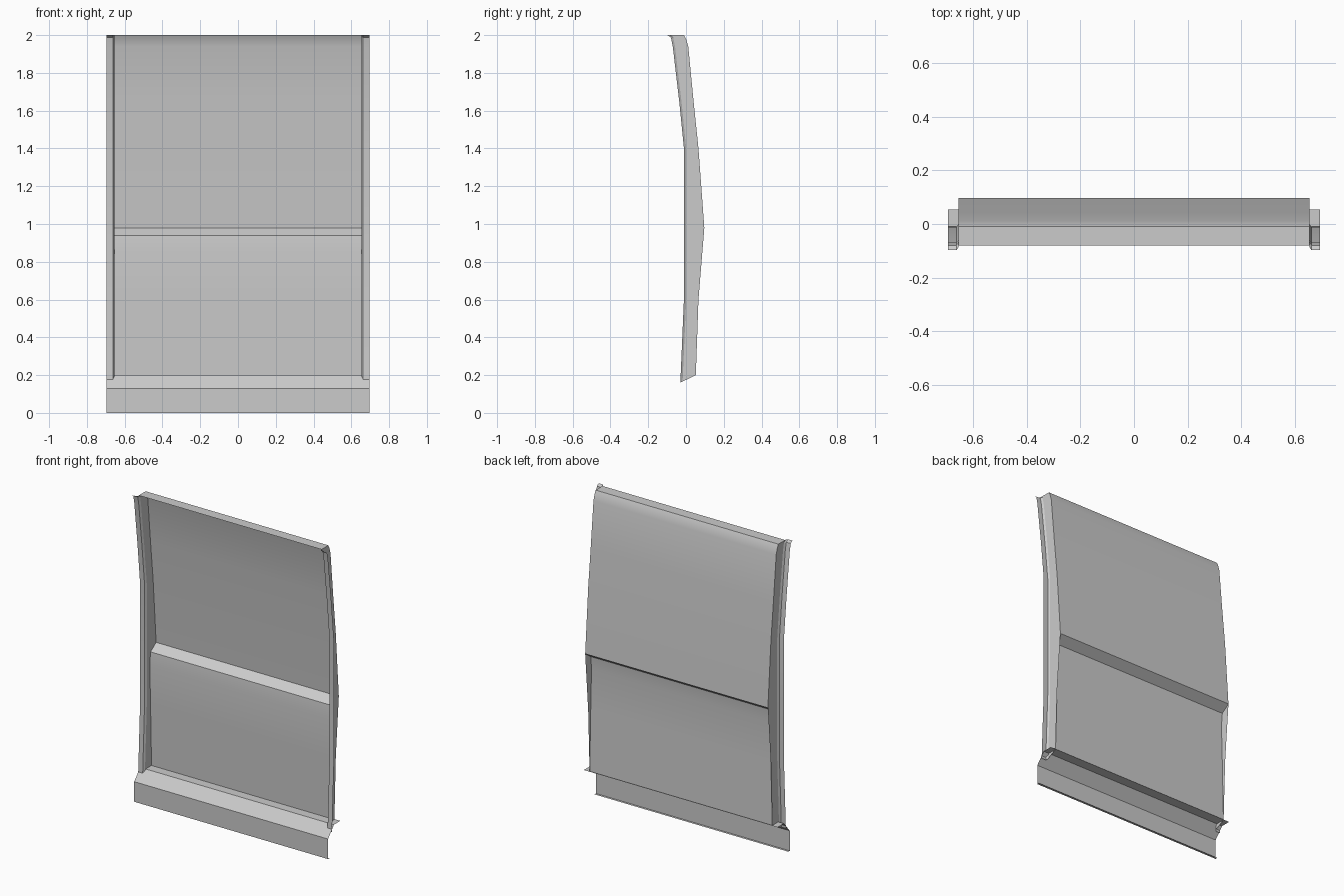
import bpy
import math

if "Cube" in bpy.data.objects:
    bpy.data.objects.remove(bpy.data.objects["Cube"])


def sheet(name, rows, mirror=False):
    """Open thin surface skinned through equal-length rows of points."""
    n = len(rows[0])
    verts = [p for row in rows for p in row]
    faces = [(i * n + j, i * n + j + 1, (i + 1) * n + j + 1, (i + 1) * n + j)
             for i in range(len(rows) - 1) for j in range(n - 1)]
    me = bpy.data.meshes.new(name)
    me.from_pydata(verts, [], faces)
    ob = bpy.data.objects.new(name, me)
    bpy.context.collection.objects.link(ob)
    if mirror:
        ob.modifiers.new("Mirror", 'MIRROR').use_axis[0] = True
    bpy.ops.object.select_all(action='DESELECT')
    ob.select_set(True)
    bpy.context.view_layer.objects.active = ob
    bpy.ops.object.shade_smooth_by_angle(angle=math.radians(25))
    return ob


def extrude(name, profile, half):
    """Sweep a (y, z) profile across the width."""
    return sheet(name, [[(half, y, z), (-half, y, z)] for y, z in profile])


INNER, OUTER = 0.655, 0.695

# Outline of the curved back edge, top to bottom (y, z)
back = [(-0.01, 2.0), (0.0, 1.98), (0.012, 1.94), (0.04, 1.65),
        (0.066, 1.4), (0.097, 0.98), (0.066, 0.6), (0.052, 0.2)]
# Outline of the front flange, matched row by row
front = [(-0.098, 2.0), (-0.08, 1.988), (-0.07, 1.94), (-0.036, 1.65),
         (-0.011, 1.4), (-0.011, 0.98), (-0.011, 0.6), (-0.03, 0.16)]

# Main panel: top ledge, curved upper skin, step, recessed lower skin
panel = ([(-0.08, 2.0)] + back[:6] +
         [(0.04, 0.94), (0.032, 0.86), (0.04, 0.6), (0.05, 0.2)])
extrude("door_panel", panel, INNER)

# Sill: flat ledge, slope, vertical skirt, small bottom lip
extrude("sill", [(0.055, 0.2), (-0.01, 0.2), (-0.07, 0.13),
                 (-0.07, 0.0), (-0.055, 0.0)], OUTER)

# Side jambs: front flange, small bevel, side wall reaching back to the panel
rows = [[(OUTER, fy, fz), (INNER + 0.008, fy, fz),
         (INNER, fy + 0.012, fz + (0.006 if fz < 0.3 else 0)), (INNER, by, bz)]
        for (fy, fz), (by, bz) in zip(front, back)]
sheet("side_jamb", rows, mirror=True)
